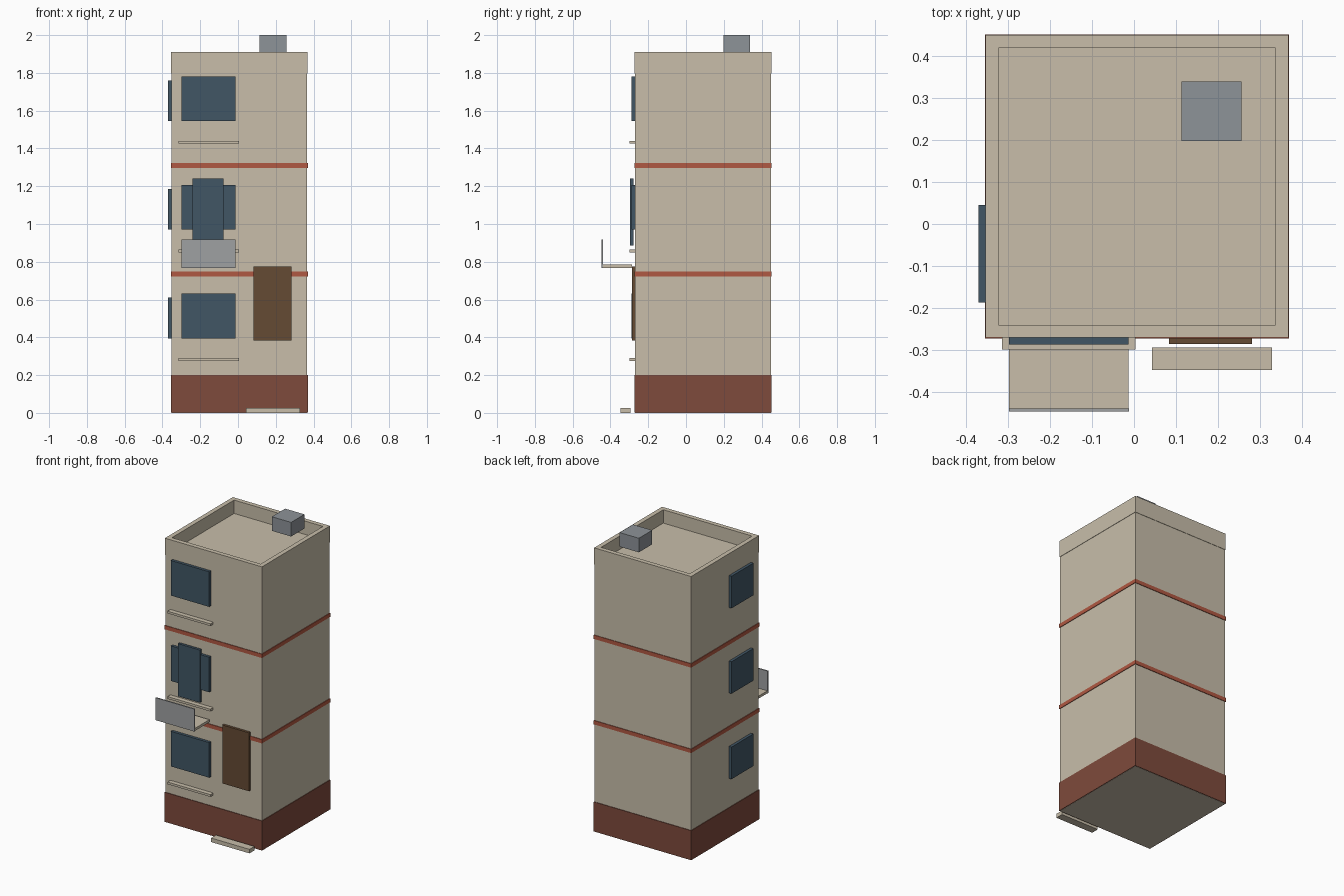
import bpy, bmesh

if "Cube" in bpy.data.objects:
    bpy.data.objects.remove(bpy.data.objects["Cube"], do_unlink=True)


def material(name, r, g, b):
    m = bpy.data.materials.new(name)
    m.use_nodes = True
    m.diffuse_color = (r, g, b, 1)
    m.node_tree.nodes["Principled BSDF"].inputs["Base Color"].default_value = (r, g, b, 1)
    return m


plaster = material("beige plaster", .578, .515, .402)
brick = material("dark brick", .209, .069, .045)
trim = material("orange brick trim", .434, .098, .054)
glass = material("blue glass", .053, .093, .130)
wood = material("brown wood", .130, .069, .034)
metal = material("grey metal", .270, .292, .314)
rail_grey = material("light rail grey", .345, .355, .365)


def box(name, mat, xs, ys, zs, recess=None):
    """Box between limits; recess = (border, depth) sinks the top face."""
    bm = bmesh.new()
    bmesh.ops.create_cube(bm, size=1)
    for v in bm.verts:
        for i, (lo, hi) in enumerate((xs, ys, zs)):
            v.co[i] = hi if v.co[i] > 0 else lo
    if recess:
        bm.normal_update()
        top = max(bm.faces, key=lambda f: f.calc_center_median().z)
        bmesh.ops.inset_region(bm, faces=[top], thickness=recess[0])
        walls = bmesh.ops.extrude_face_region(bm, geom=[top])
        for v in [e for e in walls["geom"] if isinstance(e, bmesh.types.BMVert)]:
            v.co.z -= recess[1]
        if top.is_valid:
            bmesh.ops.delete(bm, geom=[top], context="FACES")
        bmesh.ops.recalc_face_normals(bm, faces=bm.faces)
    mesh = bpy.data.meshes.new(name)
    bm.to_mesh(mesh)
    bm.free()
    mesh.materials.append(mat)
    ob = bpy.data.objects.new(name, mesh)
    bpy.context.collection.objects.link(ob)
    return ob


CX, CY = .007, .09      # tower axis
FLOOR = .575            # storey height


def tower(name, mat, half, z0, z1, recess=None):
    return box(name, mat, (CX - half, CX + half), (CY - half, CY + half), (z0, z1), recess)


# Tower shell
tower("walls", plaster, .359, 0, 1.81)
tower("plinth", brick, .363, .001, .2)
tower("parapet", plaster, .3615, 1.797, 1.91, (.0435, .09))
for i in (1, 2):
    z = .147 + i * FLOOR
    tower(f"floor_band_{i}", trim, .363, z, z + .026)

# Windows and sills on each storey
FRONT = CY - .355
for i in range(3):
    z = .395 + i * FLOOR
    box(f"front_window_{i}", glass, (-.299, -.013), (-.288, FRONT), (z, z + .236))
    box(f"side_window_{i}", glass, (-.371, -.35), (-.187, .045), (z, z + .216))
    box(f"window_sill_{i}", plaster, (-.315, .004), (-.3, FRONT), (z - .12, z - .105))

# Balcony
box("balcony_door", glass, (-.24, -.077), (-.296, -.278), (.886, 1.24))
box("balcony_slab", plaster, (-.298, -.013), (-.447, -.285), (.768, .785))
box("balcony_rail", rail_grey, (-.299, -.012), (-.448, -.44), (.767, .918))

# Entrance
box("front_door", wood, (.083, .282), (-.286, FRONT), (.382, .775))
box("entrance_step", plaster, (.043, .329), (-.348, -.295), (0, .027))

# Rooftop unit
box("roof_unit", metal, (.113, .257), (.198, .34), (1.905, 2))
